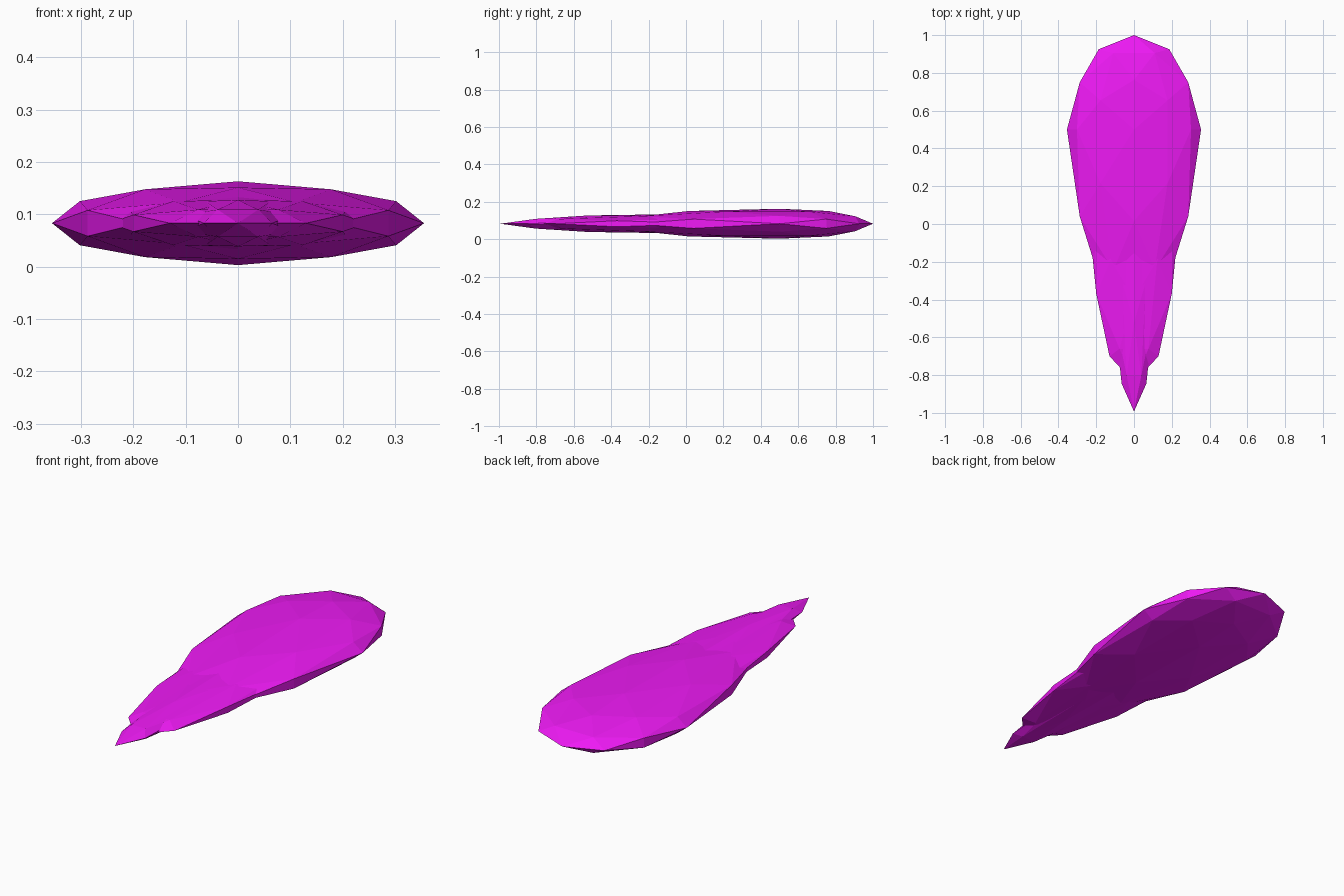
import bpy, bmesh
from itertools import product
from mathutils import Vector

if "Cube" in bpy.data.objects:
    bpy.data.objects.remove(bpy.data.objects["Cube"])

mat = bpy.data.materials.new("magenta")
mat.diffuse_color = (0.85, 0.01, 0.9, 1)
mat.use_nodes = True
mat.node_tree.nodes["Principled BSDF"].inputs["Base Color"].default_value = mat.diffuse_color

MID_Z = 0.083


def icosphere_points():
    """Axis-aligned 42-point icosphere, so the shape is symmetric on x, y and z."""
    pts = set()
    for base in ((1, 0, 0), (0.5257, 0.8507, 0), (0.809, 0.5, 0.309)):
        for s in product((1, -1), repeat=3):
            p = [a * b + 0.0 for a, b in zip(base, s)]
            for k in range(3):
                pts.add(tuple(p[k:] + p[:k]))
    return sorted(pts)


def stretched_blob(name, half_width, half_height, centre_y, front_len, tail_len):
    bm = bmesh.new()
    for p in icosphere_points():
        bm.verts.new(p)
    bmesh.ops.convex_hull(bm, input=bm.verts[:])
    # long tail towards -y, shorter rounded end towards +y
    for v in bm.verts:
        x, y, z = v.co
        length = front_len if y > 0 else tail_len
        v.co = Vector((x * half_width, centre_y + y * length, MID_Z + z * half_height))
    bmesh.ops.recalc_face_normals(bm, faces=bm.faces[:])
    me = bpy.data.meshes.new(name)
    bm.to_mesh(me)
    bm.free()
    me.materials.append(mat)
    ob = bpy.data.objects.new(name, me)
    bpy.context.collection.objects.link(ob)
    return ob


# broad head, narrower middle and thin pointed tail, overlapping
stretched_blob("head", 0.355, 0.08, 0.5, 0.5, 0.92)
stretched_blob("middle", 0.247, 0.052, 0.10, 0.6, 0.94)
stretched_blob("tail", 0.125, 0.052, 0.0, 0.8, 0.993)
